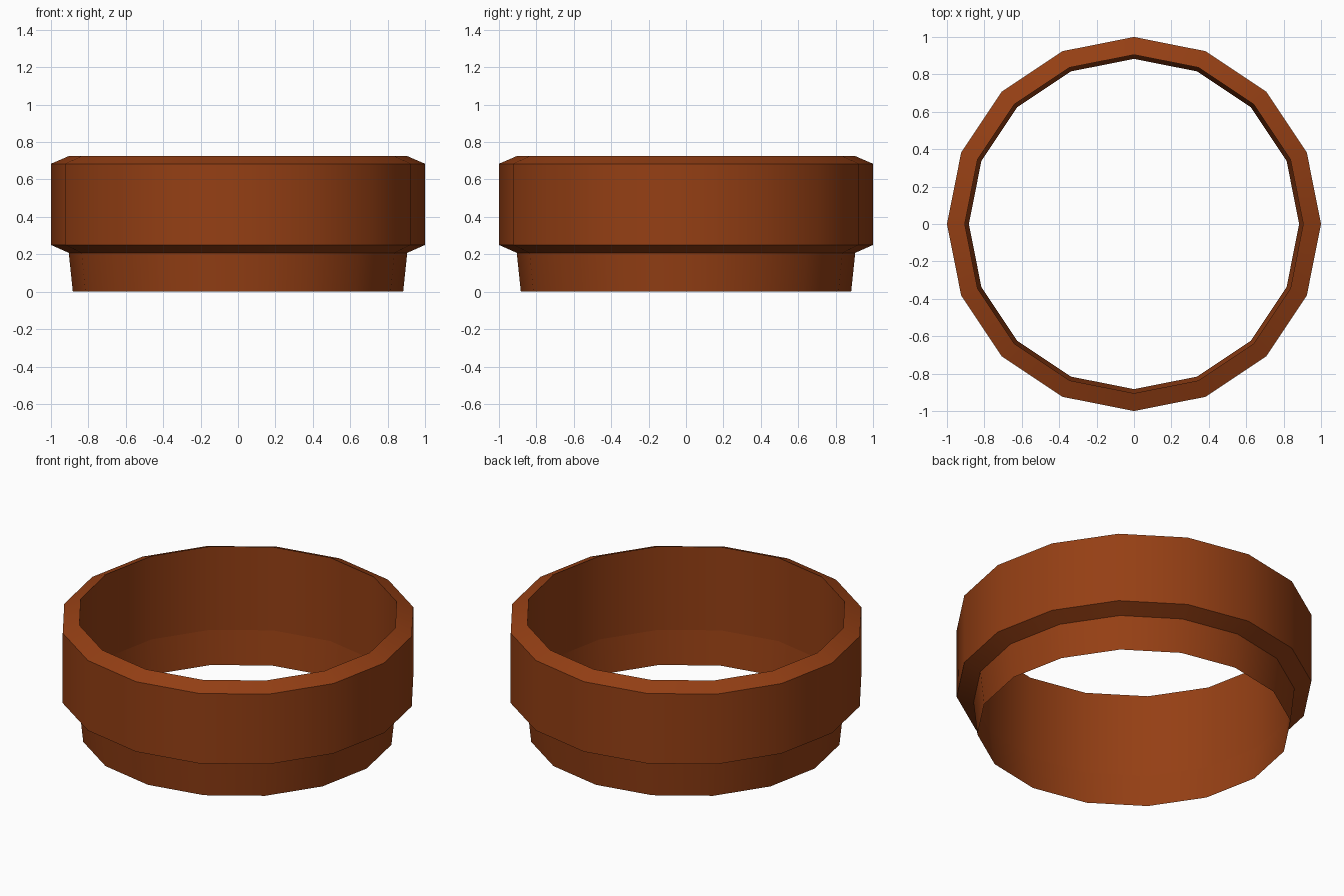
import bpy, bmesh
from math import cos, sin, tau, radians

if "Cube" in bpy.data.objects:
    bpy.data.objects.remove(bpy.data.objects["Cube"])

SIDES = 16

mat = bpy.data.materials.new("brown")
mat.diffuse_color = (0.30, 0.05, 0.007, 1)
mat.use_nodes = True
mat.node_tree.nodes["Principled BSDF"].inputs["Base Color"].default_value = mat.diffuse_color


def lathe(name, profile, closed):
    """Revolve an (r, z) profile around z."""
    bm = bmesh.new()
    rings = [[bm.verts.new((r * cos(tau * i / SIDES), r * sin(tau * i / SIDES), z))
              for i in range(SIDES)] for r, z in profile]
    pairs = list(zip(rings, rings[1:]))
    if closed:
        pairs.append((rings[-1], rings[0]))
    for a, b in pairs:
        for i in range(SIDES):
            j = (i + 1) % SIDES
            bm.faces.new((a[i], a[j], b[j], b[i]))
    mesh = bpy.data.meshes.new(name)
    bm.to_mesh(mesh)
    bm.free()
    mesh.materials.append(mat)
    obj = bpy.data.objects.new(name, mesh)
    bpy.context.collection.objects.link(obj)
    bpy.ops.object.select_all(action='DESELECT')
    obj.select_set(True)
    bpy.context.view_layer.objects.active = obj
    bpy.ops.object.shade_smooth_by_angle(angle=radians(30))
    return obj


# Thick collar with bevelled rims
lathe("collar", [(0.905, 0.208), (1.0, 0.25), (1.0, 0.684), (0.905, 0.725)], True)

# Thin tapered skirt below the collar
lathe("skirt", [(0.883, 0.0), (0.905, 0.208)], False)
